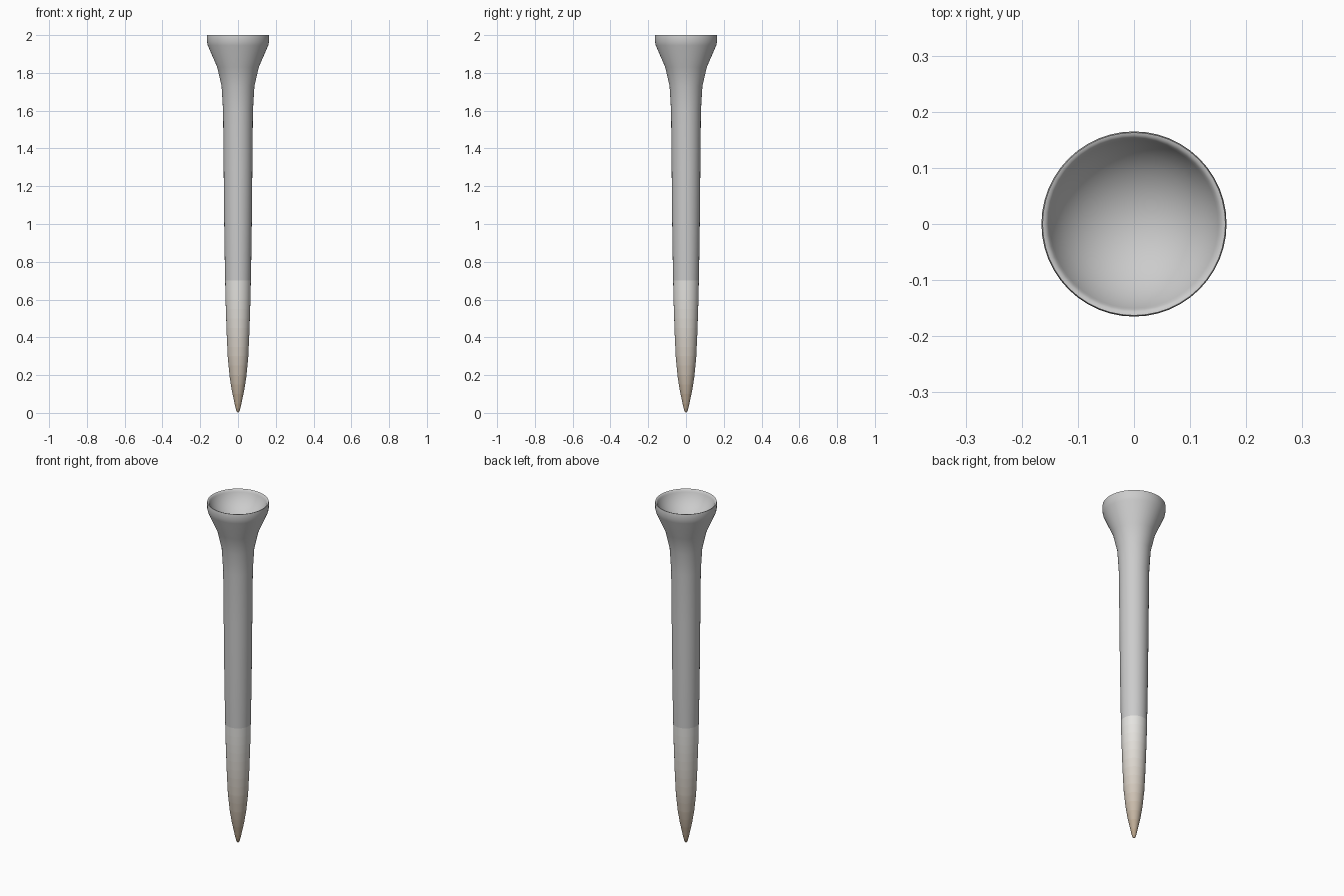
import bpy, bmesh, math
from mathutils import Vector

if "Cube" in bpy.data.objects:
    bpy.data.objects.remove(bpy.data.objects["Cube"], do_unlink=True)

SEGMENTS = 48
BANDS = 16
FADE_TOP = 0.8
GREY = Vector((0.8, 0.8, 0.78))
BROWN = Vector((0.47, 0.35, 0.23))


def make_material(name, rgb):
    mat = bpy.data.materials.new(name)
    mat.use_nodes = True
    colour = (*rgb, 1.0)
    mat.diffuse_color = colour
    shader = mat.node_tree.nodes["Principled BSDF"]
    shader.inputs["Base Color"].default_value = colour
    shader.inputs["Roughness"].default_value = 0.6
    return mat


def radius_at(points, z):
    # Linear radius between neighbouring profile points
    for (r0, z0), (r1, z1) in zip(points, points[1:]):
        if z0 <= z <= z1:
            return r0 + (r1 - r0) * (z - z0) / (z1 - z0)


# Outside profile as (radius, height), tip to rim
outside = [(0.0, 0.0), (0.008, 0.008), (0.014, 0.03), (0.033, 0.12),
           (0.044, 0.19), (0.054, 0.29), (0.060, 0.42), (0.066, 0.6),
           (0.070, 0.8), (0.073, 1.0), (0.076, 1.3), (0.079, 1.6),
           (0.087, 1.73), (0.110, 1.83), (0.160, 1.945), (0.164, 1.965),
           (0.165, 1.99), (0.163, 2.0)]

# Extra rings at the colour band edges of the stained tip
edges = [FADE_TOP * i / BANDS for i in range(1, BANDS)]
rings = outside + [(radius_at(outside, z), z) for z in edges]
rings.sort(key=lambda p: p[1])

# Rounded lip and spherical cup
rings += [(0.158, 1.999), (0.153, 1.993)]
CUP_R, CUP_DEPTH = 0.15, 0.1
sphere_r = (CUP_R ** 2 + CUP_DEPTH ** 2) / (2 * CUP_DEPTH)
cup_angle = math.asin(CUP_R / sphere_r)
for i in range(9):
    a = cup_angle * (1 - i / 8)
    z = 1.985 - CUP_DEPTH + sphere_r * (1 - math.cos(a))
    rings.append((sphere_r * math.sin(a), z))

# Lathe the profile around the vertical axis
bm = bmesh.new()
verts = [bm.verts.new((r, 0, z)) for r, z in rings]
lines = [bm.edges.new(pair) for pair in zip(verts, verts[1:])]
bmesh.ops.spin(bm, geom=verts + lines, cent=(0, 0, 0), axis=(0, 0, 1),
               angle=math.tau, steps=SEGMENTS, use_duplicate=False)
bmesh.ops.remove_doubles(bm, verts=bm.verts, dist=0.0001)
bmesh.ops.dissolve_degenerate(bm, edges=bm.edges, dist=0.0001)
bmesh.ops.recalc_face_normals(bm, faces=bm.faces)

# Colour bands: brown at the tip, fading into pale grey
for face in bm.faces:
    z = face.calc_center_median().z
    face.material_index = min(int(z / FADE_TOP * BANDS), BANDS)

mesh = bpy.data.meshes.new("peg")
bm.to_mesh(mesh)
bm.free()
for i in range(BANDS):
    fade = (1 - (i + 0.5) / BANDS) ** 1.5
    mesh.materials.append(make_material(f"tip_stain_{i}", GREY.lerp(BROWN, fade)))
mesh.materials.append(make_material("pale_grey", GREY))

peg = bpy.data.objects.new("peg", mesh)
bpy.context.collection.objects.link(peg)
bpy.ops.object.select_all(action="DESELECT")
peg.select_set(True)
bpy.context.view_layer.objects.active = peg
bpy.ops.object.shade_smooth_by_angle(angle=math.radians(60))
